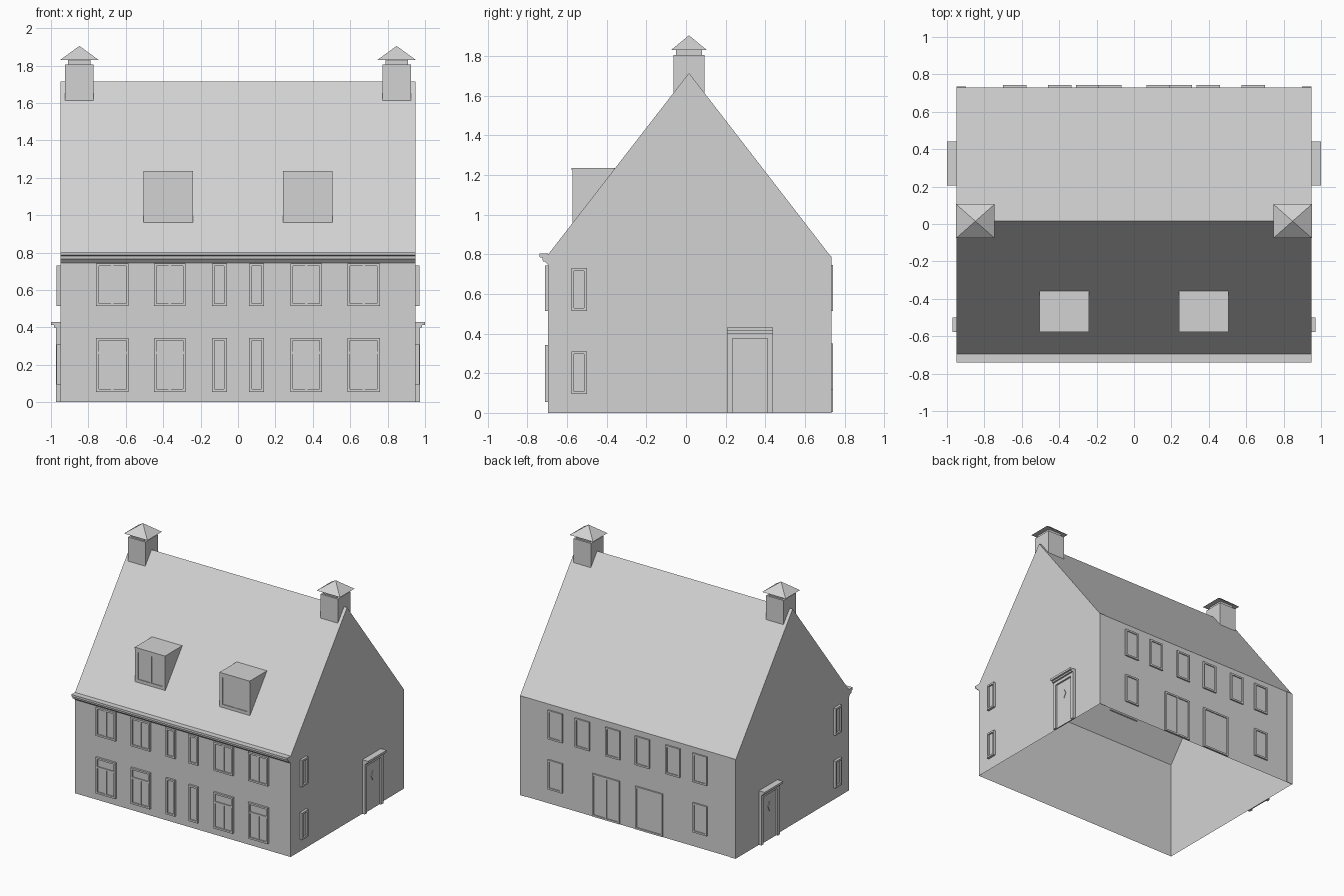
import bpy, bmesh, math
from mathutils import Matrix, Vector

cube = bpy.data.objects.get("Cube")
if cube:
    bpy.data.objects.remove(cube, do_unlink=True)

# One plain plaster grey for the whole house
grey = bpy.data.materials.new("plaster_grey")
grey.use_nodes = True
colour = (0.65, 0.65, 0.65, 1)
grey.diffuse_color = colour
grey.node_tree.nodes["Principled BSDF"].inputs["Base Color"].default_value = colour

# Main dimensions
HALF, FRONT, BACK, RIDGE = 0.95, -0.695, 0.73, 0.015
EAVE, BACK_EAVE, TOP = 0.80, 0.79, 1.715


def finish(name, bm, recalc=True):
    if recalc:
        bmesh.ops.recalc_face_normals(bm, faces=bm.faces)
    mesh = bpy.data.meshes.new(name)
    bm.to_mesh(mesh)
    bm.free()
    mesh.materials.append(grey)
    obj = bpy.data.objects.new(name, mesh)
    bpy.context.collection.objects.link(obj)
    return obj


def wall_frame(u_axis, out_axis, origin):
    """Local axes: u along the wall, outward, up."""
    m = Matrix((u_axis, out_axis, (0, 0, 1))).transposed().to_4x4()
    m.translation = Vector(origin)
    return m


def box(bm, m, u, out, z):
    lo, hi = Vector((u[0], out[0], z[0])), Vector((u[1], out[1], z[1]))
    size = hi - lo
    bmesh.ops.create_cube(bm, size=1, matrix=m @ Matrix.Translation((lo + hi) / 2)
                          @ Matrix.Diagonal((*size, 1)))


def prism(bm, profile, x0, x1):
    """Extrude a (y, z) profile along x."""
    face = bm.faces.new([bm.verts.new((x0, y, z)) for y, z in profile])
    new = bmesh.ops.extrude_face_region(bm, geom=[face])["geom"]
    moved = [v for v in new if isinstance(v, bmesh.types.BMVert)]
    bmesh.ops.translate(bm, verts=moved, vec=(x1 - x0, 0, 0))


def window(name, m, u, z, depth, mullion=False, transom=None, bar=0.014):
    """Raised surround, recessed pane and optional glazing bars."""
    bm = bmesh.new()
    (a, b), (c, d) = u, z
    for side in ((a, a + bar), (b - bar, b)):
        box(bm, m, side, (0, depth), z)
    for rail in ((c, c + bar), (d - bar, d)):
        box(bm, m, (a + bar, b - bar), (0, depth), rail)
    box(bm, m, (a + bar, b - bar), (0, depth * 0.35), (c + bar, d - bar))
    mid, top = (a + b) / 2, d - bar
    if transom:
        top = c + (d - c) * transom
        box(bm, m, (a + bar, b - bar), (0, depth * 0.8), (top, top + bar))
    if mullion:
        box(bm, m, (mid - bar / 2, mid + bar / 2), (0, depth * 0.8), (c + bar, top))
    return finish(name, bm)


# Open-bottomed shell: walls and steep gabled roof
profile = [(FRONT, 0), (FRONT, EAVE), (RIDGE, TOP), (BACK, BACK_EAVE), (BACK, 0)]


def shell(name, strips, gables):
    bm = bmesh.new()
    left = [bm.verts.new((-HALF, y, z)) for y, z in profile]
    right = [bm.verts.new((HALF, y, z)) for y, z in profile]
    for i in strips:
        bm.faces.new((left[i], right[i], right[i + 1], left[i + 1]))
    if gables:
        bm.faces.new(left)
        bm.faces.new(right[::-1])
    bmesh.ops.delete(bm, geom=[v for v in bm.verts if not v.link_faces], context='VERTS')
    finish(name, bm, recalc=False)


shell("walls", (0, 3), True)
shell("roof", (1, 2), False)

# Stepped eaves cornice along the front
bm = bmesh.new()
prism(bm, [(FRONT, 0.745), (-0.71, 0.762), (-0.722, 0.765), (-0.725, 0.783),
           (-0.74, 0.786), (-0.74, 0.803), (FRONT, 0.803)], -HALF, HALF)
finish("front_cornice", bm)

front = wall_frame((1, 0, 0), (0, -1, 0), (0, FRONT, 0))
back = wall_frame((1, 0, 0), (0, 1, 0), (0, BACK, 0))

# Front windows, two rows
spans = [(0.585, 0.758), (0.28, 0.45), (0.06, 0.14)]
for s, side in ((-1, "right"), (1, "left")):
    for i, (a, b) in enumerate(spans):
        u = tuple(sorted((s * a, s * b)))
        wide = i < 2
        window(f"front_upper_window_{side}_{i + 1}", front, u, (0.515, 0.743), 0.016, wide)
        window(f"front_lower_window_{side}_{i + 1}", front, u, (0.056, 0.343), 0.016,
               wide, 0.7 if wide else None)

    # Back windows, garden doors and corner strips
    for i, centre in enumerate((0.637, 0.398, 0.13)):
        u = (s * centre - 0.063, s * centre + 0.063)
        window(f"back_upper_window_{side}_{i + 1}", back, u, (0.515, 0.745), 0.012)
        if i == 0:
            window(f"back_lower_window_{side}", back, u, (0.115, 0.35), 0.012)
    u = tuple(sorted((s * 0.07, s * 0.31)))
    window(f"garden_door_{side}", back, u, (0.005, 0.345), 0.012, s > 0)
    bm = bmesh.new()
    box(bm, back, sorted((s * 0.897, s * HALF)), (0, 0.004), (0, BACK_EAVE))
    finish(f"back_corner_strip_{side}", bm)

    # Gable windows
    gable = wall_frame((0, 1, 0), (s, 0, 0), (s * HALF, 0, 0))
    for level, z in (("lower", (0.095, 0.31)), ("upper", (0.515, 0.73))):
        window(f"gable_{level}_window_{side}", gable, (-0.578, -0.5), z, 0.02)

    # Side door with surround, stepped hood and diamond light
    bm = bmesh.new()
    for jamb in ((0.207, 0.235), (0.412, 0.44)):
        box(bm, gable, jamb, (0, 0.022), (0, 0.40))
    box(bm, gable, (0.235, 0.412), (0, 0.022), (0.375, 0.40))
    box(bm, gable, (0.207, 0.44), (0, 0.035), (0.40, 0.413))
    box(bm, gable, (0.207, 0.44), (0, 0.05), (0.413, 0.43))
    finish(f"door_surround_{side}", bm)
    bm = bmesh.new()
    box(bm, gable, (0.235, 0.412), (0, 0.009), (0, 0.375))
    finish(f"side_door_{side}", bm)
    bm = bmesh.new()
    place = gable @ Matrix.Translation((0.322, 0.011, 0.265))
    bmesh.ops.create_cone(bm, cap_ends=True, segments=4, radius1=1, radius2=1, depth=1,
                          matrix=place @ Matrix.Diagonal((0.02, 0.006, 0.038, 1))
                          @ Matrix.Rotation(math.pi / 2, 4, 'X'))
    finish(f"door_diamond_{side}", bm)

    # Flat-topped dormer
    x0, x1 = s * 0.373 - 0.133, s * 0.373 + 0.133
    bm = bmesh.new()
    prism(bm, [(-0.564, 0.964), (-0.564, 1.235), (-0.358, 1.235)], x0, x1)
    finish(f"dormer_{side}", bm)
    face = wall_frame((1, 0, 0), (0, -1, 0), (0, -0.564, 0))
    window(f"dormer_window_{side}", face, (x0, x1), (0.96, 1.225), 0.009, True, bar=0.025)
    bm = bmesh.new()
    box(bm, face, (x0, x1), (0, 0.013), (1.225, 1.236))
    finish(f"dormer_fascia_{side}", bm)

    # Chimney stack, collar and pyramid cap
    stack = Matrix.Translation((s * 0.848, RIDGE, 0))
    bm = bmesh.new()
    box(bm, stack, (-0.076, 0.076), (-0.079, 0.079), (1.605, 1.805))
    box(bm, stack, (-0.06, 0.06), (-0.065, 0.065), (1.805, 1.83))
    finish(f"chimney_{side}", bm)
    bm = bmesh.new()
    bmesh.ops.create_cone(bm, cap_ends=True, segments=4, radius1=math.sqrt(2), radius2=0, depth=1,
                          matrix=stack @ Matrix.Translation((0, 0, 1.8675))
                          @ Matrix.Diagonal((0.103, 0.091, 0.075, 1))
                          @ Matrix.Rotation(math.pi / 4, 4, 'Z'))
    finish(f"chimney_cap_{side}", bm)
